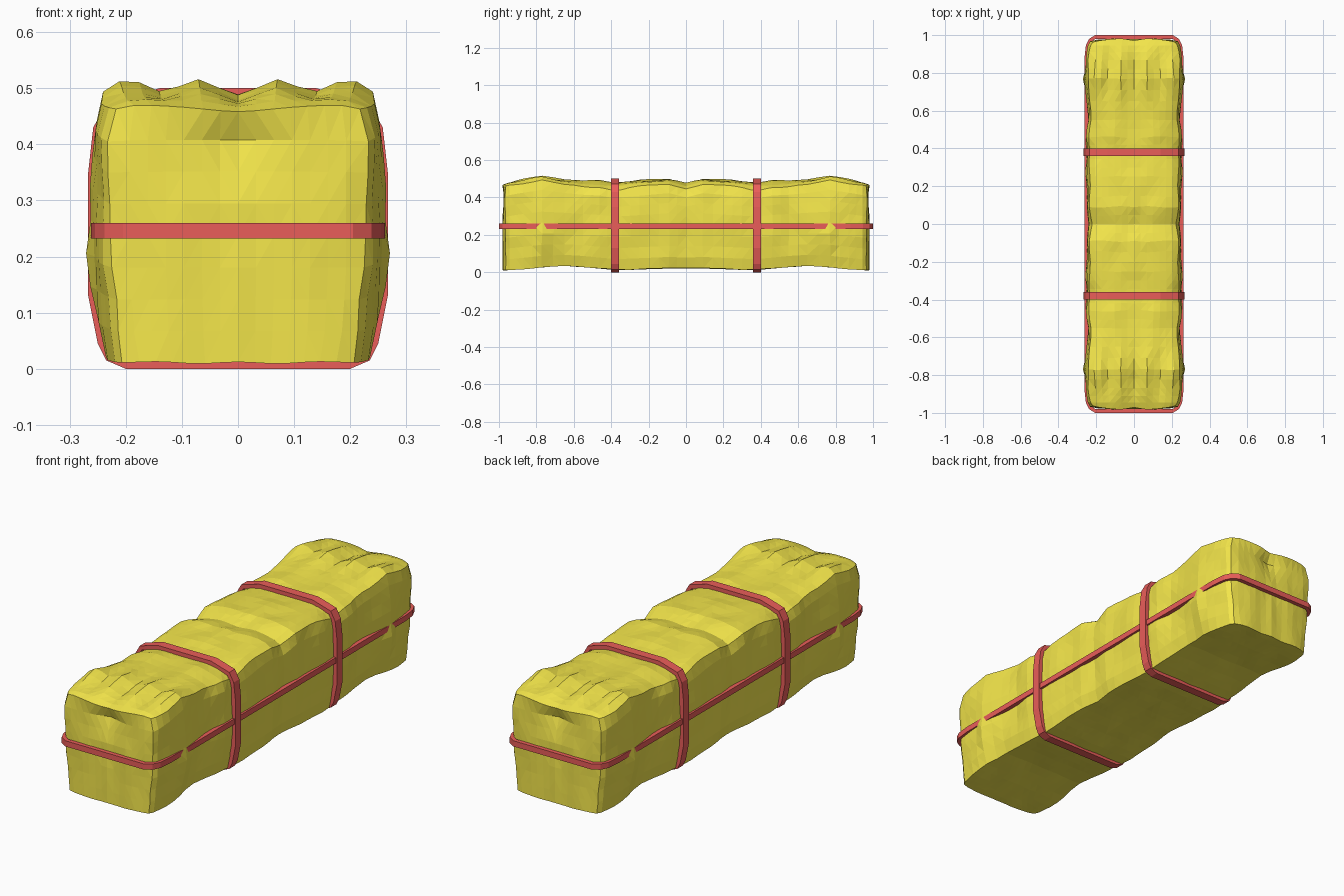
import bpy, bmesh, math
from mathutils import Vector, noise

if "Cube" in bpy.data.objects:
    bpy.data.objects.remove(bpy.data.objects["Cube"])


def material(name, rgb):
    m = bpy.data.materials.new(name)
    m.diffuse_color = (*rgb, 1)
    m.use_nodes = True
    m.node_tree.nodes["Principled BSDF"].inputs["Base Color"].default_value = m.diffuse_color
    return m


yellow = material("yellow_wrap", (0.9, 0.79, 0.07))
red = material("red_strap", (0.82, 0.11, 0.1))


def add_object(name, bm, mat):
    mesh = bpy.data.meshes.new(name)
    bm.to_mesh(mesh)
    bm.free()
    mesh.materials.append(mat)
    ob = bpy.data.objects.new(name, mesh)
    bpy.context.collection.objects.link(ob)
    return ob


def lerp_table(table, t):
    for a, b in zip(table, table[1:]):
        if t <= b[0]:
            f = (t - a[0]) / (b[0] - a[0])
            return [p + (q - p) * f for p, q in zip(a[1:], b[1:])]
    return list(table[-1][1:])


# Stations along the length: y, top z, bottom z, half width, top corner drop
STATIONS = [(0, .475, .022, .235, .03), (.09, .500, .022, .247, .03),
            (.2, .490, .018, .246, .03), (.3, .484, .014, .252, .035),
            (.38, .480, .012, .248, .045), (.46, .486, .020, .252, .03),
            (.55, .486, .030, .243, .025), (.65, .492, .036, .247, .02),
            (.77, .503, .028, .257, .005), (.87, .490, .018, .248, .01),
            (.94, .478, .012, .24, .012), (.98, .465, .010, .225, .005)]
# Width factor up the side: height fraction, factor
SIDE = [(0, .91), (.12, .96), (.35, 1.0), (.7, 1.0), (.9, 1.0), (1, .96)]
NX, NZ = 7, 8
YS = [0, .045, .09, .145, .2, .25, .3, .345, .38, .42, .46, .505, .55,
      .6, .65, .71, .77, .82, .87, .91, .945, .98]
NY = len(YS) - 1


def wrap_point(i, j, k):
    """Map a box lattice index to the crumpled surface of one quarter."""
    u, y, w = i / NX, YS[j], k / NZ
    top, bot, half, drop = lerp_table(STATIONS, y)
    x = u * half * lerp_table(SIDE, w)[0]
    z = bot + (top - bot) * w - drop * w ** 4 * u ** 5
    lump = noise.noise_vector(Vector((u * 2.2 + 3, y * 7, w * 3.1)))
    calm = min(1, abs(y - .38) / .08)
    if i == NX:
        x += lump.x * .013 * (.4 + .6 * calm)
        x += .022 * math.exp(-((y - .76) / .05) ** 2 - ((w - .33) / .13) ** 2)
    if k == NZ:
        # folds gathered near the ends
        fold = math.exp(-((y - .80) / .12) ** 2)
        z += lump.z * .012 * calm - fold * .013 * math.cos(2 * math.pi * x / .132)
    if k == 0:
        z = max(.003, z + lump.z * .006)
    if j == NY:
        pinch = math.exp(-(x / .08) ** 2 - ((w - .85) / .12) ** 2)
        y += lump.y * .01 - .03 * pinch - .015 * u ** 6
    elif j:
        y += lump.y * .008 * calm * (1 - (y > .93))
    return Vector((x, y, z))


# Crumpled wrapped bundle: one quarter, mirrored on x and y
bm = bmesh.new()
verts = {}


def vert(*key):
    if key not in verts:
        verts[key] = bm.verts.new(wrap_point(*key))
    return verts[key]


def quad(keys, outward):
    f = bm.faces.new([vert(*k) for k in keys])
    f.normal_update()
    if f.normal.dot(Vector(outward)) < 0:
        f.normal_flip()


for j in range(NY):
    for k in range(NZ):
        quad([(NX, j, k), (NX, j + 1, k), (NX, j + 1, k + 1), (NX, j, k + 1)], (1, 0, 0))
    for i in range(NX):
        for k, s in ((0, -1), (NZ, 1)):
            quad([(i, j, k), (i + 1, j, k), (i + 1, j + 1, k), (i, j + 1, k)], (0, 0, s))
for i in range(NX):
    for k in range(NZ):
        quad([(i, NY, k), (i + 1, NY, k), (i + 1, NY, k + 1), (i, NY, k + 1)], (0, 1, 0))
bmesh.ops.triangulate(bm, faces=bm.faces[:])
bundle = add_object("wrapped_bundle", bm, yellow)
mirror = bundle.modifiers.new("mirror", 'MIRROR')
mirror.use_axis = (True, True, False)
mirror.merge_threshold = .001


def strap(name, outline, centre, place, half_width, thickness=.02):
    """Closed flat band: outline is a 2D loop, place maps (a, b, offset) to 3D."""
    bm = bmesh.new()
    rings = []
    n = len(outline)
    for p in range(n):
        a, b = outline[p]
        pa, pb = outline[p - 1]
        na, nb = outline[(p + 1) % n]
        nrm = Vector((nb - pb, pa - na)).normalized()
        if nrm.dot(Vector((a, b - centre))) < 0:
            nrm = -nrm
        c, d = a - nrm.x * thickness, b - nrm.y * thickness
        h = half_width
        rings.append([bm.verts.new(place(*q)) for q in
                      ((a, b, -h), (a, b, h), (c, d, h), (c, d, -h))])
    for p in range(n):
        r, s = rings[p - 1], rings[p]
        for q in range(4):
            bm.faces.new((r[q - 1], r[q], s[q], s[q - 1]))
    bmesh.ops.recalc_face_normals(bm, faces=bm.faces[:])
    add_object(name, bm, red)


# Two straps around the girth
right = [(.1, 0), (.2, 0), (.235, .015), (.25, .045), (.267, .13), (.267, .24),
         (.267, .35), (.258, .43), (.235, .472), (.14, .5), (.05, .5)]
girth = right + [(-a, b) for a, b in reversed(right)]
for name, y in (("front_strap", -.38), ("back_strap", .38)):
    strap(name, girth, .25, lambda a, b, o, y=y: (a, y + o, b), .021)

# One long strap around the middle height
corner = [(.262, .3), (.262, .88), (.255, .945), (.238, .98), (.205, 1.0)]
half = corner + [(-a, b) for a, b in reversed(corner)]
strap("lengthwise_strap", half + [(-a, -b) for a, b in half], 0,
      lambda a, b, o: (a, b, .246 + o), .0135)
